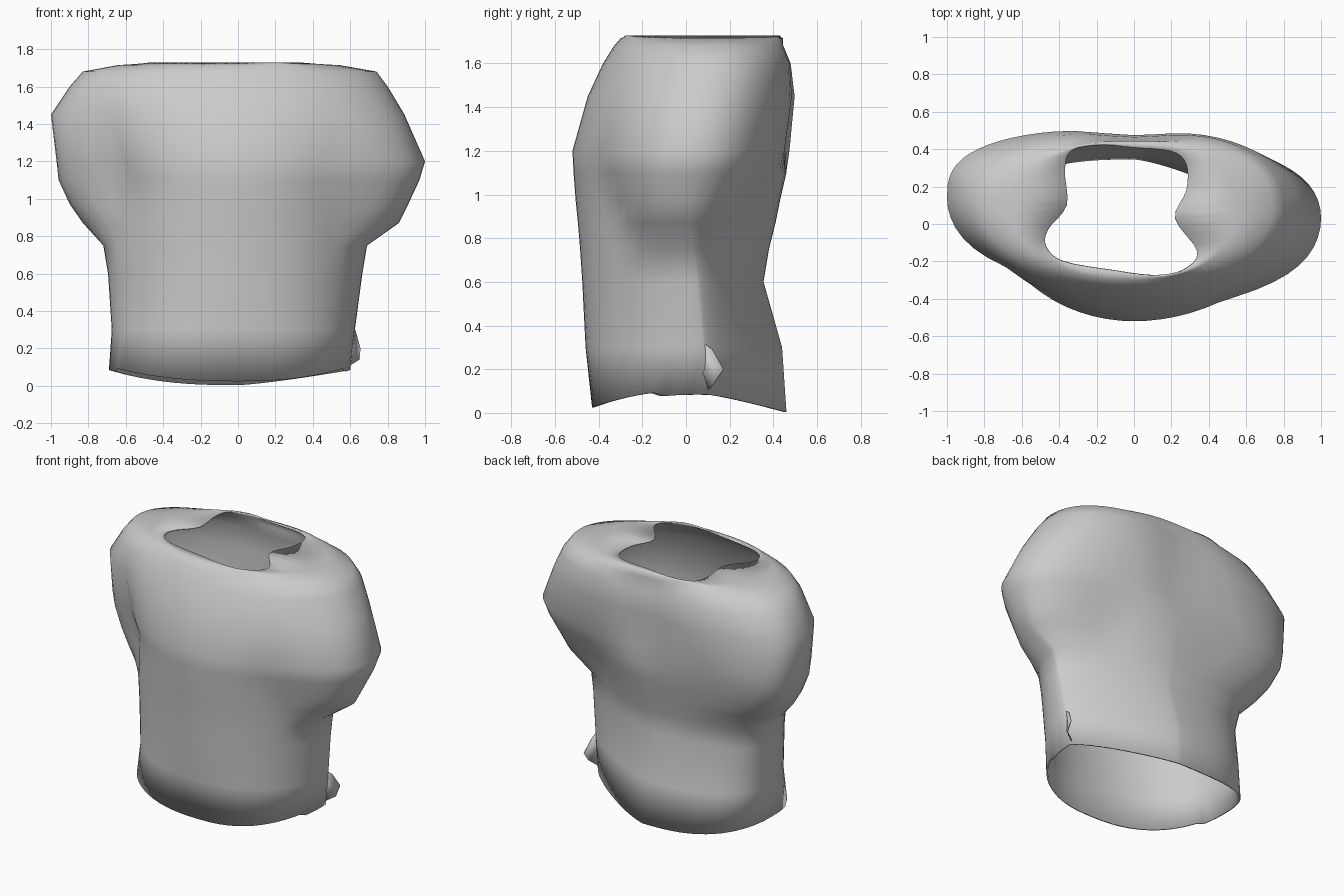
import bpy, math

SEG = 64

cloth = bpy.data.materials.new("plain grey")
cloth.diffuse_color = (0.6, 0.6, 0.6, 1)


def add_mesh(name, verts, faces, thickness):
    me = bpy.data.meshes.new(name)
    me.from_pydata(verts, [], faces)
    me.materials.append(cloth)
    ob = bpy.data.objects.new(name, me)
    bpy.context.collection.objects.link(ob)
    for p in me.polygons:
        p.use_smooth = True
    mod = ob.modifiers.new("thickness", 'SOLIDIFY')
    mod.thickness = thickness
    mod.offset = -1
    return ob


def power(v, n):
    return math.copysign(abs(v) ** (2 / n), v)


# Body sections: z, left x, left y, right x, right y, front y, back y,
# roundness: front, back left, back right
SECTIONS = [
    (0.02, -.69, .05, .60, .09, -.43, .46, 2.4, 2.6, 1.3),
    (0.30, -.675, .05, .625, .08, -.46, .44, 2.1, 2.7, 1.25),
    (0.60, -.695, .05, .665, .05, -.475, .355, 1.95, 2.6, 1.35),
    (0.75, -.70, .05, .68, .03, -.485, .38, 1.95, 2.7, 1.5),
    (0.87, -.70, .07, .69, .02, -.495, .41, 1.95, 3.0, 1.6),
    (0.97, -.71, .10, .71, .02, -.505, .43, 1.95, 3.3, 1.75),
    (1.10, -.72, .12, .75, .02, -.515, .46, 1.95, 3.3, 2.0),
    (1.20, -.78, .14, .82, .03, -.52, .48, 1.95, 3.2, 2.1),
    (1.45, -.90, .14, .89, .05, -.45, .51, 1.9, 2.7, 2.2),
    (1.60, -.90, .12, .80, .08, -.38, .50, 2.0, 2.4, 2.4),
    (1.68, -.83, .10, .74, .08, -.33, .47, 2.0, 2.3, 2.4),
    (1.715, -.64, .06, .54, .06, -.30, .445, 2.2, 2.5, 2.5),
]
# Sleeve bulges: section -> left reach, centre, half width; then right
SLEEVES = {3: (.02, .12, .30, .01, .0, .22), 4: (.13, .17, .35, .17, -.01, .29),
           5: (.19, .20, .40, .20, .0, .33), 6: (.24, .21, .42, .22, .01, .39),
           7: (.19, .19, .42, .18, .02, .43), 8: (.10, .17, .40, 0, 0, 1)}

# Neck opening, anticlockwise from the right
NECK = [(.22, .03), (.28, .18), (.28, .32), (.20, .39), (0, .41), (-.20, .43),
        (-.34, .39), (-.37, .28), (-.36, .10), (-.46, -.03), (-.47, -.12),
        (-.38, -.20), (-.10, -.25), (.12, -.28), (.26, -.25), (.34, -.15)]


def bulge(d, w):
    return max(0.0, 1 - abs(d / w) ** 4)


def spline(pts, i, f):
    p = [pts[(i + k) % len(pts)] for k in (-1, 0, 1, 2)]
    return [0.5 * (2 * b + (c - a) * f + (2 * a - 5 * b + 4 * c - d) * f * f
                   + (3 * b - a - 3 * c + d) * f ** 3) for a, b, c, d in zip(*p)]


verts = []
for i, (z, xl, yl, xr, yr, yf, yb, nf, nbl, nbr) in enumerate(SECTIONS):
    rl, cl, wl, rr, cr, wr = SLEEVES.get(i, (0, 0, 1, 0, 0, 1))
    for k in range(SEG):
        t = 2 * math.pi * k / SEG
        c, s = math.cos(t), math.sin(t)
        n = nf if s < 0 else (nbl if c < 0 else nbr)
        px, py = power(c, n), power(s, n)
        x = px * (xr if c > 0 else -xl)
        mid = yl + (yr - yl) * (px + 1) / 2
        y = mid + (py * (yb - mid) if s > 0 else py * (mid - yf))
        # sleeves
        if c > 0.1:
            x += rr * bulge(y - cr, wr)
        elif c < -0.1:
            x -= rl * bulge(y - cl, wl)
        # hollow between the shoulder blades
        if s > 0 and 1.1 < z < 1.7:
            y -= 0.035 * math.exp(-(x / .25) ** 2)
        if i == 0:                       # hem rises at the sides
            z = 0.004 + 0.08 * c * c + (0.02 if s < -0.3 else 0)
        verts.append((x, y, z))

for k in range(SEG):
    x, y = spline(NECK, k // 4, (k % 4) / 4)
    verts.append((x, y, 1.728))

faces = []
for r in range(len(SECTIONS)):
    for k in range(SEG):
        j = (k + 1) % SEG
        faces.append((r * SEG + k, r * SEG + j,
                      (r + 1) * SEG + j, (r + 1) * SEG + k))
add_mesh("torso_shell", verts, faces, 0.01)

# Small folded flap at the right side of the hem
add_mesh("side_fold",
         [(.61, .04, .35), (.63, .12, .29), (.655, .17, .20), (.65, .13, .14),
          (.57, .09, .09), (.60, .06, .20)],
         [(0, 5, 1), (5, 3, 2, 1), (5, 4, 3)], 0.006)
